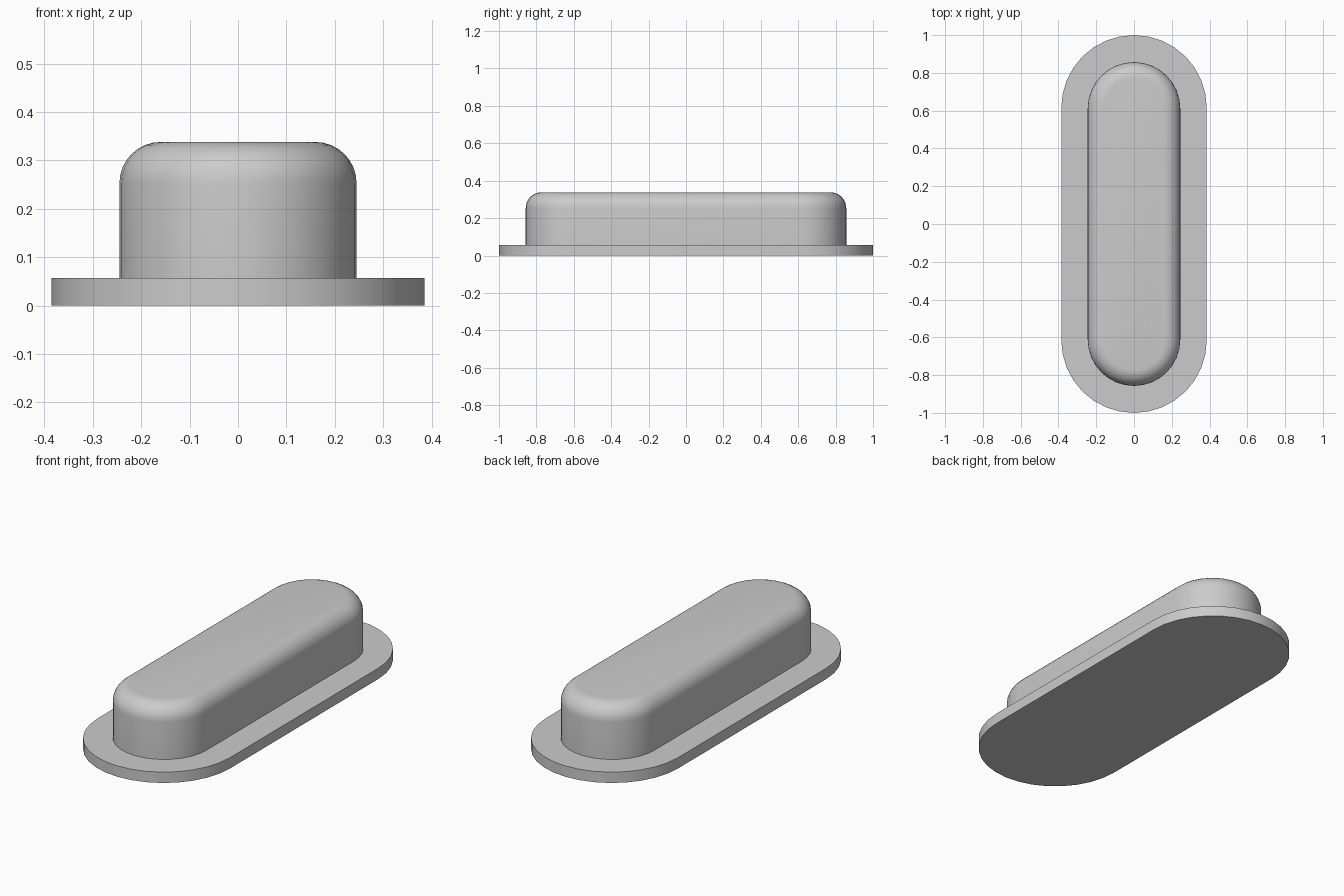
import bpy
import bmesh
from math import sin, cos, pi, radians

cube = bpy.data.objects.get("Cube")
if cube:
    bpy.data.objects.remove(cube, do_unlink=True)

grey = bpy.data.materials.new("light_grey")
grey.use_nodes = True
colour = (0.6, 0.6, 0.6, 1)
grey.diffuse_color = colour
grey.node_tree.nodes["Principled BSDF"].inputs["Base Color"].default_value = colour

ARC_STEPS = 16
FILLET_STEPS = 8


def stadium(radius, centre):
    """Outline with two straight sides along y and rounded ends."""
    points = []
    for end in (0, 1):
        for i in range(ARC_STEPS + 1):
            a = pi * (end + i / ARC_STEPS)
            points.append((radius * cos(a), radius * sin(a) + centre * (1 - 2 * end)))
    return points


def stacked_stadium(name, centre, rings):
    """Solid through stadium rings given as (radius, height), capped at both ends."""
    bm = bmesh.new()
    loops = [[bm.verts.new((x, y, z)) for x, y in stadium(r, centre)] for r, z in rings]
    for low, high in zip(loops, loops[1:]):
        for i in range(len(low)):
            j = (i + 1) % len(low)
            bm.faces.new((low[i], low[j], high[j], high[i]))
    bm.faces.new(loops[0][::-1])
    bm.faces.new(loops[-1])
    mesh = bpy.data.meshes.new(name)
    bm.to_mesh(mesh)
    bm.free()
    mesh.materials.append(grey)
    obj = bpy.data.objects.new(name, mesh)
    bpy.context.collection.objects.link(obj)
    bpy.ops.object.select_all(action="DESELECT")
    obj.select_set(True)
    bpy.context.view_layer.objects.active = obj
    bpy.ops.object.shade_smooth_by_angle(angle=radians(30))


# Flat base flange
PLATE_TOP = 0.057
stacked_stadium("base_flange", 0.615, [(0.385, 0), (0.385, PLATE_TOP)])

# Raised body with a rounded upper edge
RADIUS, TOP, FILLET = 0.245, 0.338, 0.085
rings = [(RADIUS, PLATE_TOP)]
for k in range(FILLET_STEPS + 1):
    a = pi / 2 * k / FILLET_STEPS
    rings.append((RADIUS - FILLET * (1 - cos(a)), TOP - FILLET * (1 - sin(a))))
stacked_stadium("raised_body", 0.612, rings)
